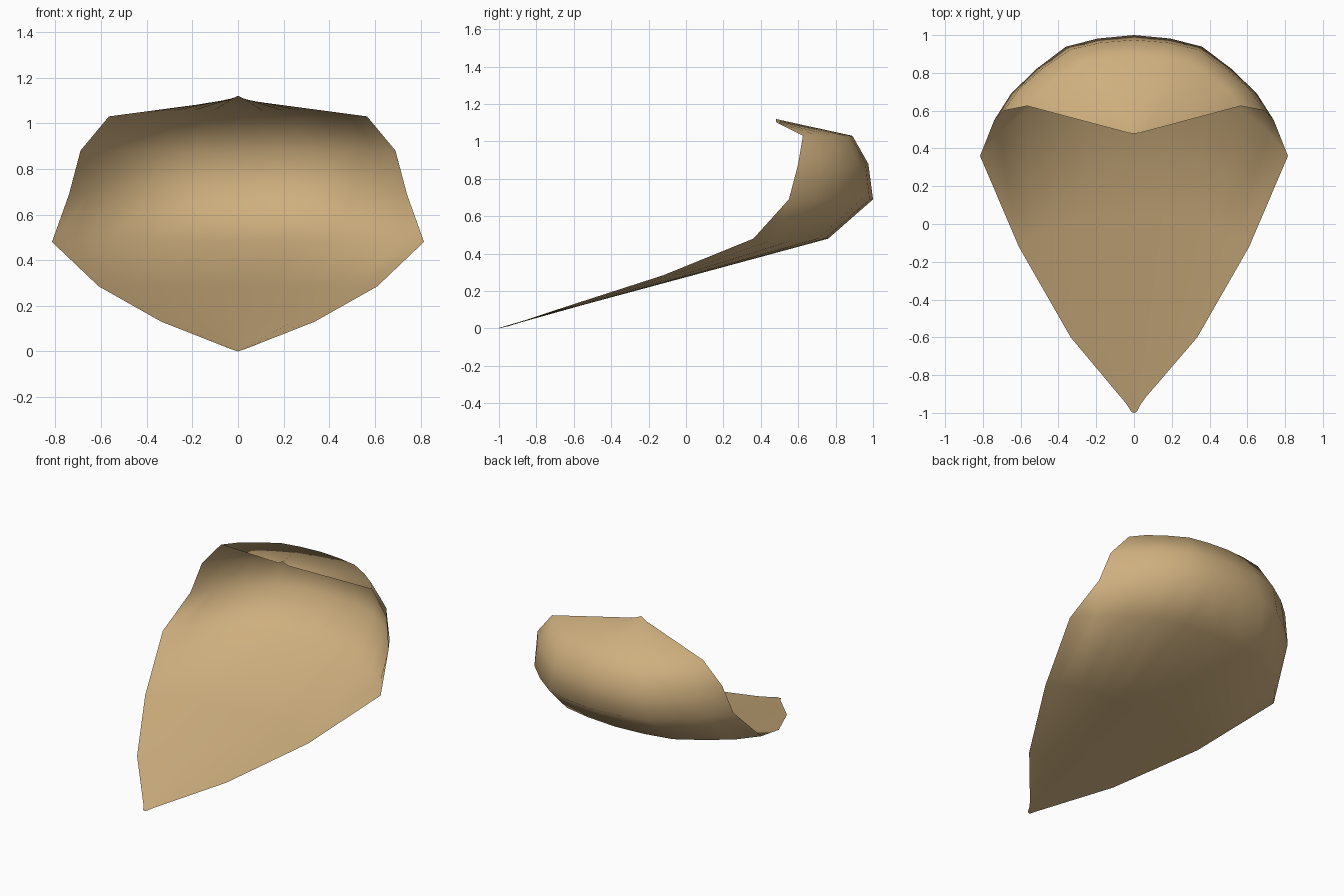
import bpy

if "Cube" in bpy.data.objects:
    bpy.data.objects.remove(bpy.data.objects["Cube"])

# Rows of the curled sheet: z, half width, y at the centre, y at the side edge
ROWS = [
    (0.01, 0.03, -1.00, -0.955),
    (0.13, 0.335, -0.535, -0.60),
    (0.285, 0.61, 0.04, -0.12),
    (0.48, 0.815, 0.76, 0.36),
    (0.69, 0.74, 1.00, 0.55),
    (0.88, 0.69, 0.975, 0.60),
    (1.03, 0.565, 0.89, 0.625),
    (1.11, 0.04, 0.48, 0.485),
]
# Shared cross-section: share of half width, share of drop from centre to edge
ARC = [(0, 0), (0.257, 0.04), (0.486, 0.135), (0.70, 0.40), (0.88, 0.69), (1, 1)]
SECTION = [(-u, d) for u, d in reversed(ARC[1:])] + ARC

verts = []
for i, (z, w, yc, ye) in enumerate(ROWS):
    for u, d in SECTION:
        # both tips come to a small point on the centre line
        tip = {0: -0.01 * (1 - abs(u)), len(ROWS) - 1: 0.01 * (1 - 2 * abs(u))}.get(i, 0)
        verts.append((u * w, yc + (ye - yc) * d, z + tip))

n = len(SECTION)
faces = [(r * n + c, r * n + c + 1, (r + 1) * n + c + 1, (r + 1) * n + c)
         for r in range(len(ROWS) - 1) for c in range(n - 1)]

# Curled petal shell
mesh = bpy.data.meshes.new("curled_petal")
mesh.from_pydata(verts, [], faces)
mesh.shade_smooth()
petal = bpy.data.objects.new("curled_petal", mesh)
bpy.context.collection.objects.link(petal)

mat = bpy.data.materials.new("tan")
mat.diffuse_color = (0.62, 0.43, 0.21, 1)
mat.use_nodes = True
mat.node_tree.nodes["Principled BSDF"].inputs["Base Color"].default_value = mat.diffuse_color
mesh.materials.append(mat)
